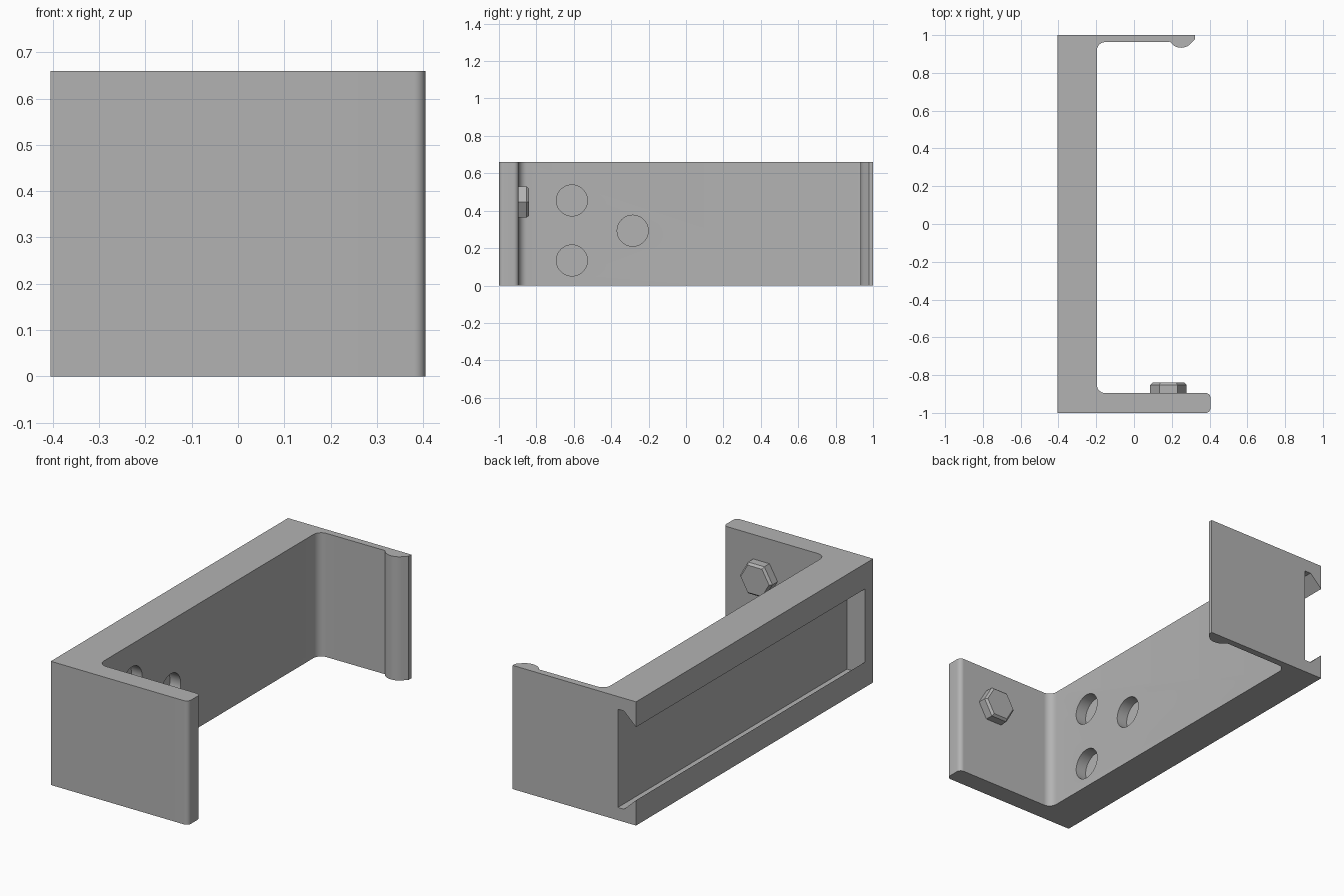
import bpy, bmesh, math
from mathutils import Matrix, Vector

cube = bpy.data.objects.get("Cube")
if cube:
    bpy.data.objects.remove(cube, do_unlink=True)

HEIGHT = 0.66

grey = bpy.data.materials.new("plain_grey")
grey.use_nodes = True
grey.diffuse_color = (0.45, 0.45, 0.45, 1)
grey.node_tree.nodes["Principled BSDF"].inputs["Base Color"].default_value = (0.45, 0.45, 0.45, 1)


def finish(bm, name):
    """Turn a bmesh into a scene object."""
    bmesh.ops.recalc_face_normals(bm, faces=bm.faces)
    mesh = bpy.data.meshes.new(name)
    bm.to_mesh(mesh)
    bm.free()
    mesh.materials.append(grey)
    obj = bpy.data.objects.new(name, mesh)
    bpy.context.collection.objects.link(obj)
    return obj


def prism(name, points, direction):
    """Extrude a closed outline along a direction."""
    bm = bmesh.new()
    face = bm.faces.new([bm.verts.new(p) for p in points])
    new = bmesh.ops.extrude_face_region(bm, geom=[face])["geom"]
    verts = [v for v in new if isinstance(v, bmesh.types.BMVert)]
    bmesh.ops.translate(bm, verts=verts, vec=direction)
    return finish(bm, name)


def cylinder(name, radius, top_radius, depth, segments, matrix):
    bm = bmesh.new()
    bmesh.ops.create_cone(bm, cap_ends=True, segments=segments, radius1=radius,
                          radius2=top_radius, depth=depth, matrix=matrix)
    return finish(bm, name)


def arc(cx, cy, r, start, end, steps=8):
    angles = [math.radians(start + (end - start) * i / steps) for i in range(steps + 1)]
    return [(cx + r * math.cos(a), cy + r * math.sin(a)) for a in angles]


def activate(obj):
    bpy.ops.object.select_all(action='DESELECT')
    obj.select_set(True)
    bpy.context.view_layer.objects.active = obj


def cut(obj, cutter):
    cutter.hide_render = True
    mod = obj.modifiers.new("cut", 'BOOLEAN')
    mod.operation = 'DIFFERENCE'
    mod.solver = 'EXACT'
    mod.object = cutter
    activate(obj)
    bpy.ops.object.modifier_apply(modifier=mod.name)
    bpy.data.objects.remove(cutter, do_unlink=True)


# Bracket: thick web, thick front leg, thin rear leg with a snap bead
outline = [(-0.405, -1)]
outline += arc(0.38, -0.975, 0.025, -90, 0)
outline += arc(0.38, -0.92, 0.025, 0, 90)
outline += arc(-0.152, -0.85, 0.045, 270, 180)
outline += arc(-0.152, 0.918, 0.045, 180, 90)
outline += arc(0.25, 1.003, 0.07, 213, 315, 12)
outline += [(0.323, 0.978), (0.323, 1), (-0.405, 1)]
bracket = prism("bracket", [(x, y, 0) for x, y in outline], (0, 0, HEIGHT))

# Undercut rail slot in the back of the web, open at the rear end
half = [(-0.298, 0.262), (-0.334, 0.262), (-0.405, 0.195), (-0.45, 0.195)]
section = [(x, HEIGHT / 2 + w) for x, w in half]
section += [(x, HEIGHT / 2 - w) for x, w in reversed(half)]
cut(bracket, prism("slot_cutter", [(x, -0.932, z) for x, z in section], (0, 2.2, 0)))

# Blind holes on the inner face of the web
for y, z in [(-0.61, 0.134), (-0.61, 0.455), (-0.285, 0.293)]:
    place = Matrix.Translation((-0.16, y, z)) @ Matrix.Rotation(math.pi / 2, 4, 'Y')
    cut(bracket, cylinder("hole_cutter", 0.083, 0.083, 0.2, 48, place))

activate(bracket)
bpy.ops.object.shade_smooth_by_angle(angle=math.radians(30))

# Hexagonal bolt head with a chamfered rim
bm = bmesh.new()
rings = []
for y, r in [(-0.9, 0.096), (-0.852, 0.096), (-0.84, 0.084)]:
    ring = [bm.verts.new((0.182 + r * math.cos(k * math.pi / 3), y,
                          0.446 + r * math.sin(k * math.pi / 3))) for k in range(6)]
    rings.append(ring)
for low, high in zip(rings, rings[1:]):
    for k in range(6):
        n = (k + 1) % 6
        bm.faces.new((low[k], low[n], high[n], high[k]))
bm.faces.new(rings[0])
bm.faces.new(rings[-1])
finish(bm, "bolt_head")
